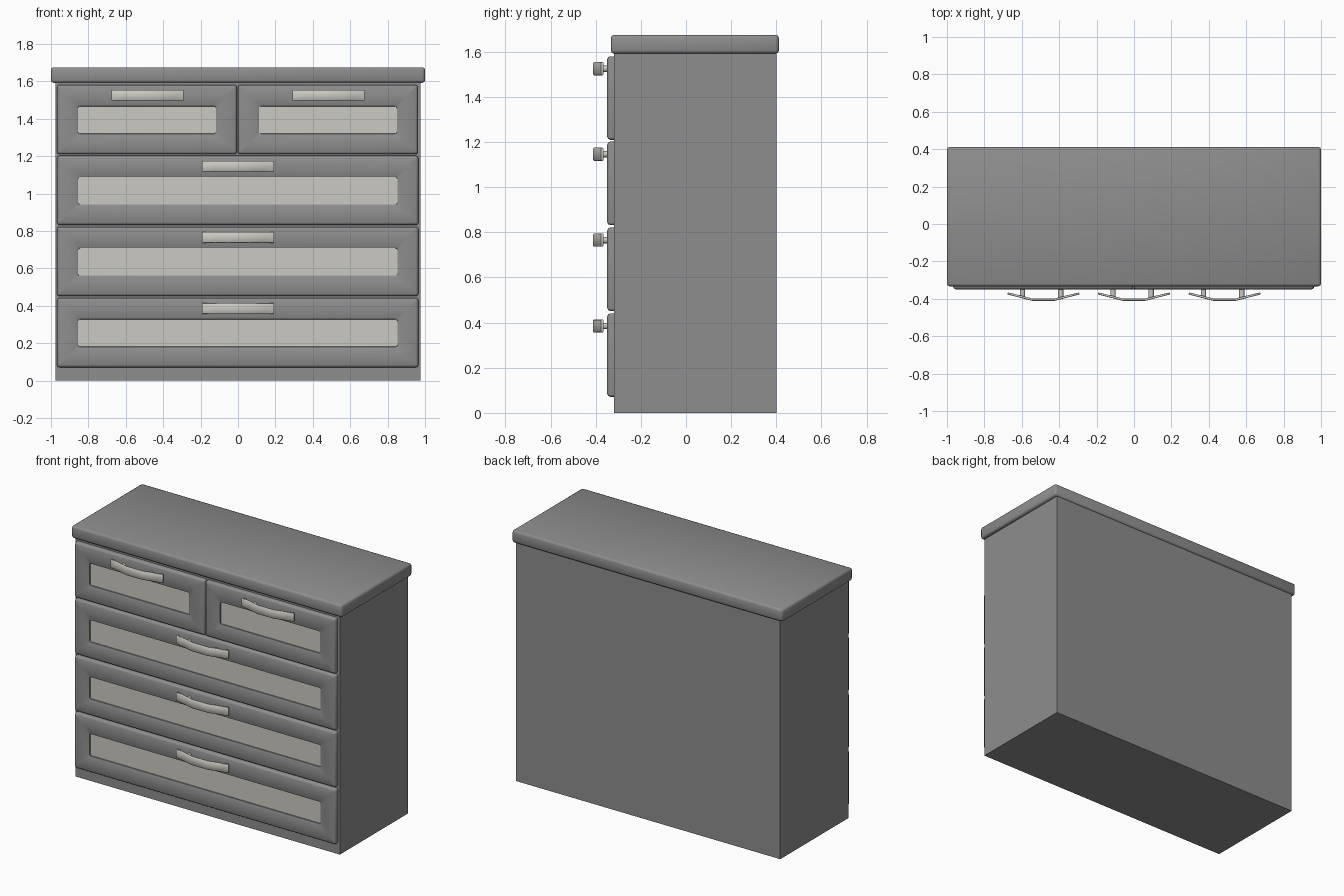
import bpy, bmesh, math

if "Cube" in bpy.data.objects:
    bpy.data.objects.remove(bpy.data.objects["Cube"])


def material(name, rgb):
    m = bpy.data.materials.new(name)
    m.diffuse_color = (*rgb, 1)
    m.use_nodes = True
    m.node_tree.nodes["Principled BSDF"].inputs["Base Color"].default_value = m.diffuse_color
    return m


GREY = material("grey_paint", (0.27, 0.27, 0.27))
CREAM = material("cream_inlay", (0.60, 0.59, 0.54))


def finish(name, bm, mats, smooth=True):
    bmesh.ops.recalc_face_normals(bm, faces=bm.faces)
    me = bpy.data.meshes.new(name)
    bm.to_mesh(me)
    bm.free()
    for m in mats:
        me.materials.append(m)
    ob = bpy.data.objects.new(name, me)
    bpy.context.collection.objects.link(ob)
    if smooth:
        bpy.ops.object.select_all(action='DESELECT')
        ob.select_set(True)
        bpy.context.view_layer.objects.active = ob
        bpy.ops.object.shade_smooth_by_angle(angle=math.radians(50))
    return ob


def box(bm, x0, x1, y0, y1, z0, z1):
    vs = bmesh.ops.create_cube(bm, size=1)["verts"]
    for v in vs:
        v.co = ((x0 + x1) / 2 + v.co.x * (x1 - x0),
                (y0 + y1) / 2 + v.co.y * (y1 - y0),
                (z0 + z1) / 2 + v.co.z * (z1 - z0))


def bevel(bm, edges, width, segments=2):
    bmesh.ops.bevel(bm, geom=edges, offset=width, segments=segments,
                    profile=0.5, affect='EDGES')


# carcass
bm = bmesh.new()
box(bm, -0.977, 0.977, -0.32, 0.40, 0, 1.60)
finish("carcass", bm, [GREY], smooth=False)

# top slab with rounded edges
bm = bmesh.new()
box(bm, -1, 1, -0.333, 0.412, 1.592, 1.675)
bevel(bm, bm.edges[:], 0.014)
finish("top_slab", bm, [GREY])


def ring(bm, x0, x1, z0, z1, y, r, n=3):
    """Rounded rectangle of vertices facing the front."""
    pts = []
    for cx, cz, a in ((x1 - r, z1 - r, 0), (x0 + r, z1 - r, 90),
                      (x0 + r, z0 + r, 180), (x1 - r, z0 + r, 270)):
        for i in range(n + 1):
            t = math.radians(a + 90 * i / n)
            pts.append(bm.verts.new((cx + r * math.cos(t), y, cz + r * math.sin(t))))
    return pts


def drawer(name, x0, x1, z1):
    z0 = z1 - 0.37
    zc = (z0 + z1) / 2 - 0.002
    bm = bmesh.new()
    # distance inward from the outer edge, depth, corner radius
    outer = [(0, -0.315, 0.012), (0, -0.336, 0.012),
             (0.004, -0.345, 0.010), (0.013, -0.349, 0.006)]
    rings = [ring(bm, x0 + d, x1 - d, z0 + d, z1 - d, y, r) for d, y, r in outer]
    # lip around the recessed inlay
    for d, y, r in ((0.006, -0.349, 0.014), (0.001, -0.346, 0.011), (0, -0.338, 0.010)):
        rings.append(ring(bm, x0 + 0.112 - d, x1 - 0.112 + d,
                          zc - 0.073 - d, zc + 0.073 + d, y, r))
    for a, b in zip(rings, rings[1:]):
        for i in range(len(a)):
            j = (i + 1) % len(a)
            bm.faces.new((a[i], a[j], b[j], b[i]))
    bm.faces.new(rings[0])
    bm.faces.new(rings[-1]).material_index = 1
    finish(name, bm, [GREY, CREAM])


def handle(name, xc, zc):
    bm = bmesh.new()
    # bowed grip: outline seen from above, extruded upward
    front = [(-0.193, -0.377), (-0.125, -0.394), (-0.06, -0.411)]
    back = [(-0.190, -0.366), (-0.122, -0.382), (-0.058, -0.399)]
    outline = front + [(-x, y) for x, y in reversed(front)]
    outline += [(-x, y) for x, y in back] + list(reversed(back))
    face = bm.faces.new([bm.verts.new((xc + x, y, zc - 0.029)) for x, y in outline])
    ext = bmesh.ops.extrude_face_region(bm, geom=[face])["geom"]
    for v in ext:
        if isinstance(v, bmesh.types.BMVert):
            v.co.z += 0.058
    bmesh.ops.recalc_face_normals(bm, faces=bm.faces)
    rim = [e for e in bm.edges if abs(e.verts[0].co.z - e.verts[1].co.z) < 1e-5]
    bevel(bm, rim, 0.003, 1)
    finish(name + "_grip", bm, [CREAM])
    # two round posts
    bm = bmesh.new()
    for dx in (-0.112, 0.092):
        vs = bmesh.ops.create_cone(bm, cap_ends=True, segments=12, radius1=0.014,
                                   radius2=0.014, depth=0.055)["verts"]
        for v in vs:
            x, y, z = v.co
            v.co = (xc + dx + x, -0.3675 + z, zc + y)
    finish(name + "_posts", bm, [CREAM])


# two small drawers over three wide ones
for side, x0, x1, hx in (("left", -0.967, -0.006, -0.484), ("right", 0.0, 0.961, 0.484)):
    drawer("small_drawer_" + side, x0, x1, 1.58)
    handle("small_handle_" + side, hx, 1.525)
for i in range(3):
    top = 1.202 - 0.3805 * i
    drawer(f"wide_drawer_{i + 1}", -0.967, 0.964, top)
    handle(f"wide_handle_{i + 1}", 0, top - 0.056)
